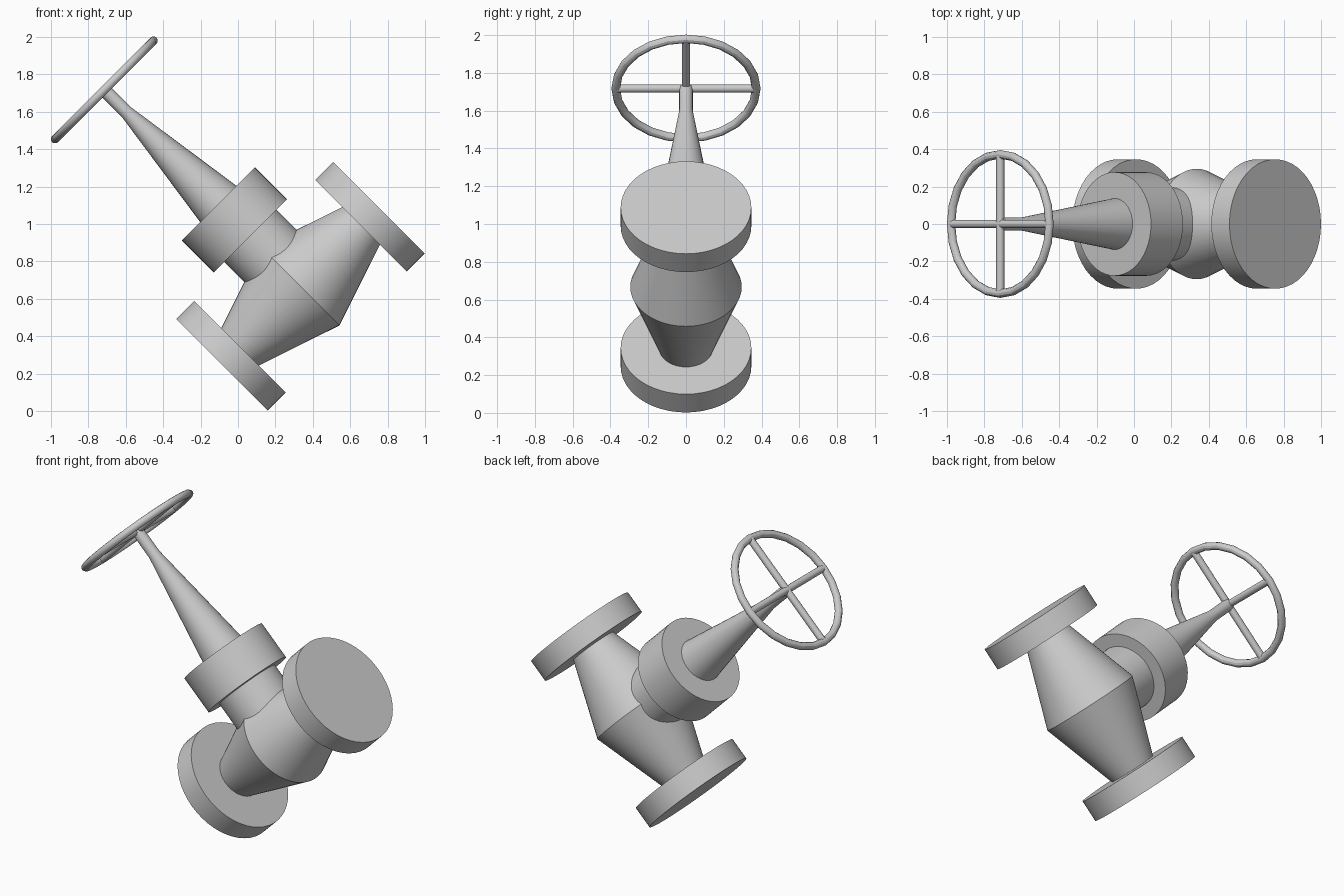
import bpy, math
from mathutils import Vector

if "Cube" in bpy.data.objects:
    bpy.data.objects.remove(bpy.data.objects["Cube"])

CENTRE = Vector((0.335, 0, 0.667))          # where pipe and stem axes cross
PIPE = Vector((1, 0, 1)).normalized()
STEM = Vector((-1, 0, 1)).normalized()
SIDE = Vector((0, 1, 0))


def smooth(ob):
    bpy.ops.object.select_all(action='DESELECT')
    ob.select_set(True)
    bpy.context.view_layer.objects.active = ob
    bpy.ops.object.shade_smooth_by_angle(angle=math.radians(30))


def lathe(name, axis, profile, n=48, origin=CENTRE):
    """Closed solid of revolution; profile = (distance along axis, radius)."""
    verts = [(r * math.cos(2 * math.pi * k / n), r * math.sin(2 * math.pi * k / n), d)
             for d, r in profile for k in range(n)]
    faces = [(i * n + k, i * n + (k + 1) % n, (i + 1) * n + (k + 1) % n, (i + 1) * n + k)
             for i in range(len(profile) - 1) for k in range(n)]
    last = (len(profile) - 1) * n
    faces += [tuple(reversed(range(n))), tuple(range(last, last + n))]
    me = bpy.data.meshes.new(name)
    me.from_pydata(verts, [], faces)
    ob = bpy.data.objects.new(name, me)
    bpy.context.collection.objects.link(ob)
    ob.location = origin
    ob.rotation_euler = axis.to_track_quat('Z', 'Y').to_euler()
    smooth(ob)
    return ob


# Double-cone valve body and its two pipe flanges
lathe("valve_body", PIPE, [(-0.47, 0.138), (0, 0.295), (0.47, 0.138)])
for name, sign in (("inlet_flange", -1), ("outlet_flange", 1)):
    lathe(name, PIPE * sign, [(0.457, 0.346), (0.594, 0.346)])

# Neck, bonnet collar, tapered yoke running into the stem
lathe("bonnet_neck", STEM, [(0, 0.198), (0.40, 0.198)])
lathe("bonnet_collar", STEM, [(0.381, 0.277), (0.622, 0.277)])
lathe("yoke_and_stem", STEM, [(0.61, 0.139), (1.315, 0.036), (1.485, 0.036)], 32)

# Handwheel rim and crossed spokes
hub = CENTRE + STEM * 1.485
bpy.ops.mesh.primitive_torus_add(major_radius=0.372, minor_radius=0.023,
                                 major_segments=24, minor_segments=12, location=hub,
                                 rotation=STEM.to_track_quat('Z', 'Y').to_euler())
rim = bpy.context.object
rim.name = "handwheel_rim"
smooth(rim)
for name, axis in (("spoke_cross", SIDE), ("spoke_upright", PIPE)):
    lathe(name, axis, [(-0.368, 0.022), (0.368, 0.022)], 16, hub)
